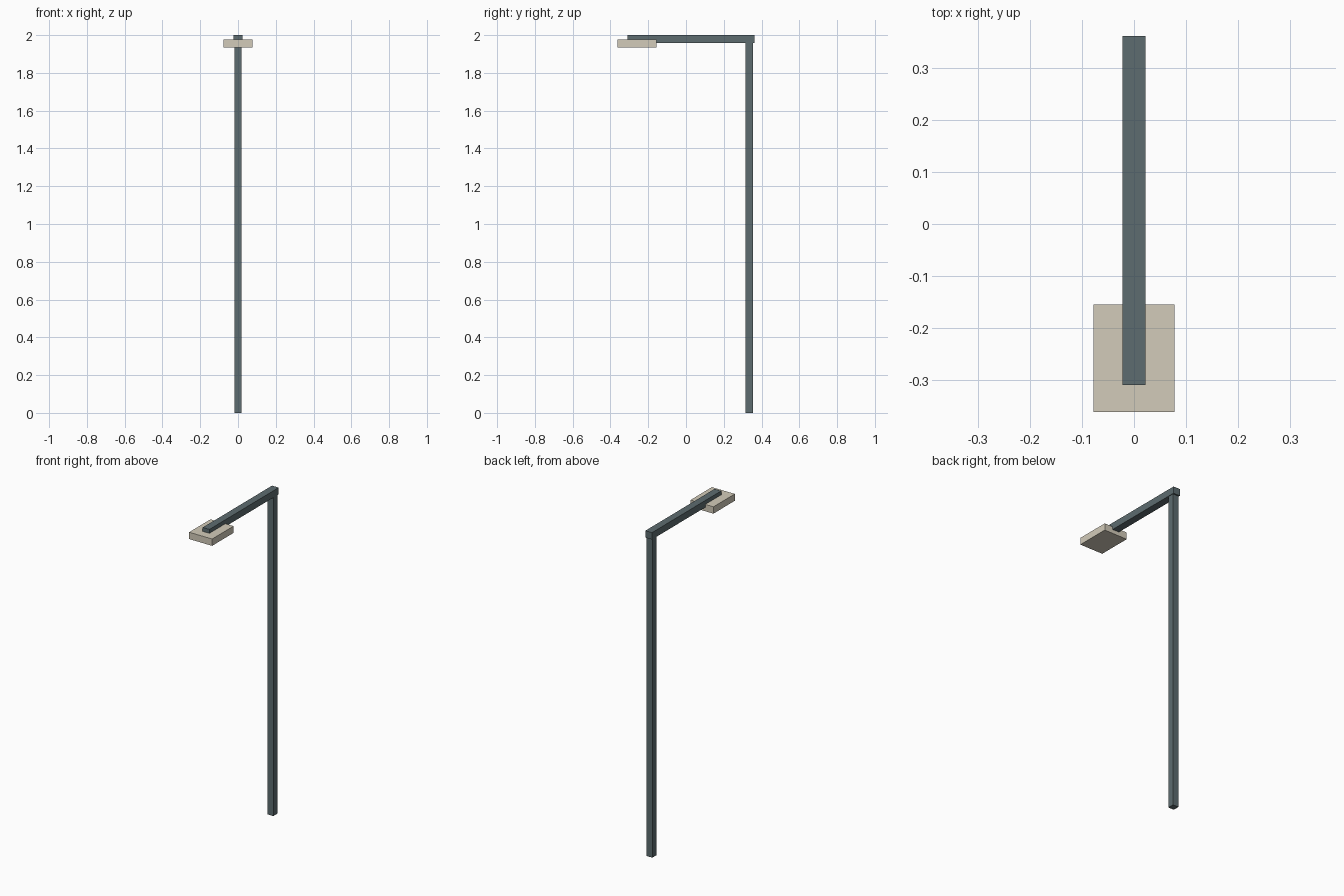
import bpy
import bmesh
from mathutils import Vector

if "Cube" in bpy.data.objects:
    bpy.data.objects.remove(bpy.data.objects["Cube"])


def material(name, color):
    m = bpy.data.materials.new(name)
    m.diffuse_color = color
    m.use_nodes = True
    m.node_tree.nodes["Principled BSDF"].inputs["Base Color"].default_value = m.diffuse_color
    return m


def box(name, lo, hi, mat):
    lo, hi = Vector(lo), Vector(hi)
    bm = bmesh.new()
    bmesh.ops.create_cube(bm, size=1)
    bmesh.ops.scale(bm, vec=hi - lo, verts=bm.verts)
    me = bpy.data.meshes.new(name)
    bm.to_mesh(me)
    bm.free()
    ob = bpy.data.objects.new(name, me)
    ob.location = (lo + hi) / 2
    me.materials.append(mat)
    bpy.context.collection.objects.link(ob)
    return ob


steel = material("dark_steel", (0.11, 0.15, 0.16, 1))
cream = material("cream", (0.65, 0.60, 0.49, 1))

# Upright post, running up to the underside of the arm
box("post", (-0.019, 0.315, 0), (0.019, 0.354, 1.96), steel)
# Horizontal arm reaching forward
box("arm", (-0.0225, -0.31, 1.958), (0.0225, 0.3625, 2.0), steel)
# Lamp head, let into the underside of the arm tip
box("lamp_head", (-0.078, -0.3625, 1.934), (0.078, -0.155, 1.976), cream)
